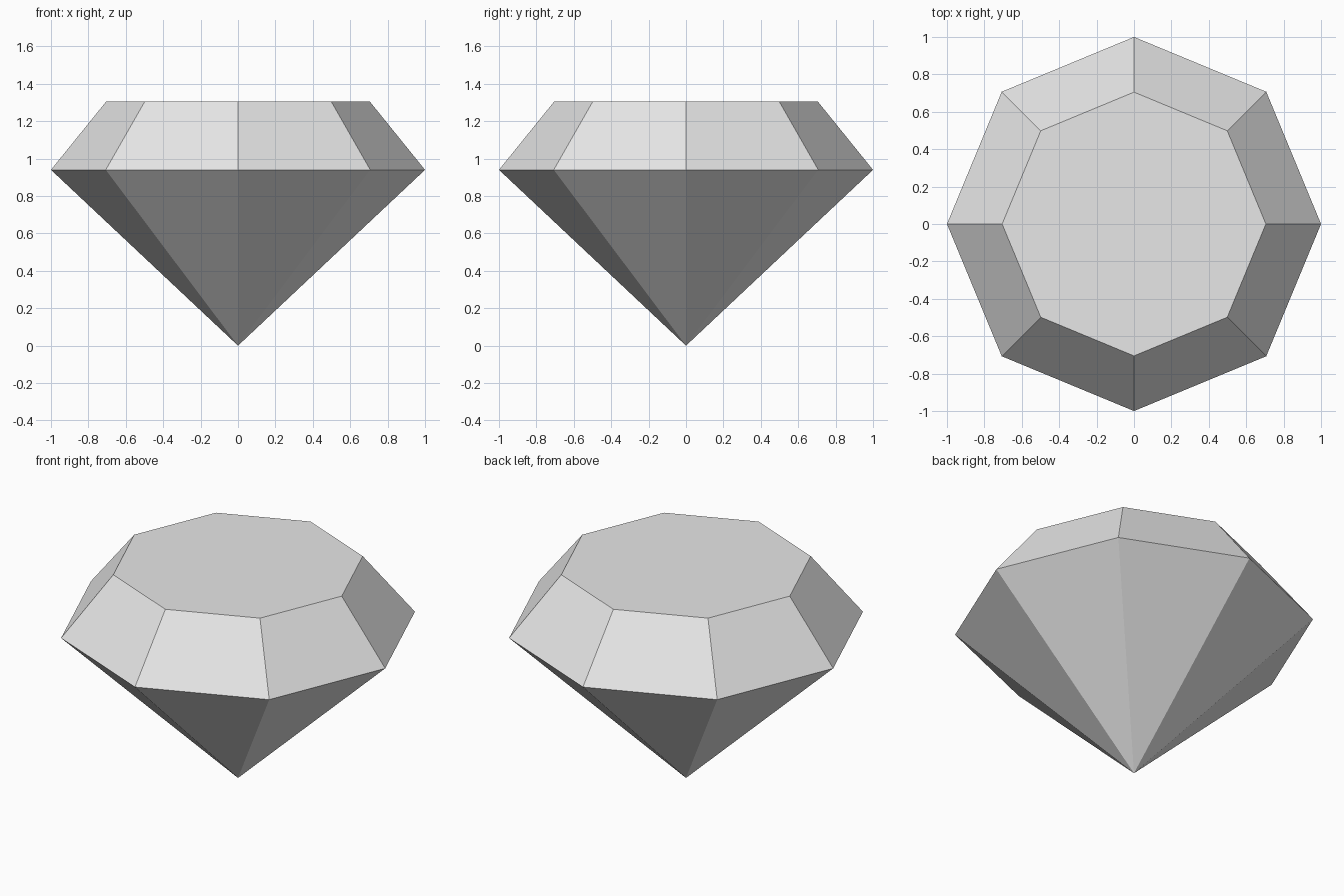
import bpy
import bmesh
from math import cos, sin, tau

SIDES = 8

cube = bpy.data.objects.get("Cube")
if cube:
    bpy.data.objects.remove(cube, do_unlink=True)

# Plain grey stone colour
grey = bpy.data.materials.new("light_grey")
grey.use_nodes = True
grey.diffuse_color = (0.8, 0.8, 0.8, 1)
grey.node_tree.nodes["Principled BSDF"].inputs["Base Color"].default_value = (0.8, 0.8, 0.8, 1)

bm = bmesh.new()


def ring(radius, z):
    """Octagonal ring with corners on the x and y axes."""
    return [bm.verts.new((radius * cos(tau * i / SIDES), radius * sin(tau * i / SIDES), z))
            for i in range(SIDES)]


tip = bm.verts.new((0, 0, 0))
girdle = ring(1.0, 0.94)
table = ring(0.705, 1.305)

# Pointed lower facets and sloping crown facets
for i in range(SIDES):
    j = (i + 1) % SIDES
    bm.faces.new((tip, girdle[j], girdle[i]))
    bm.faces.new((girdle[i], girdle[j], table[j], table[i]))

# Flat top
bm.faces.new(table)
bmesh.ops.recalc_face_normals(bm, faces=bm.faces)

mesh = bpy.data.meshes.new("cut_gem")
bm.to_mesh(mesh)
bm.free()
mesh.materials.append(grey)
gem = bpy.data.objects.new("cut_gem", mesh)
bpy.context.collection.objects.link(gem)
